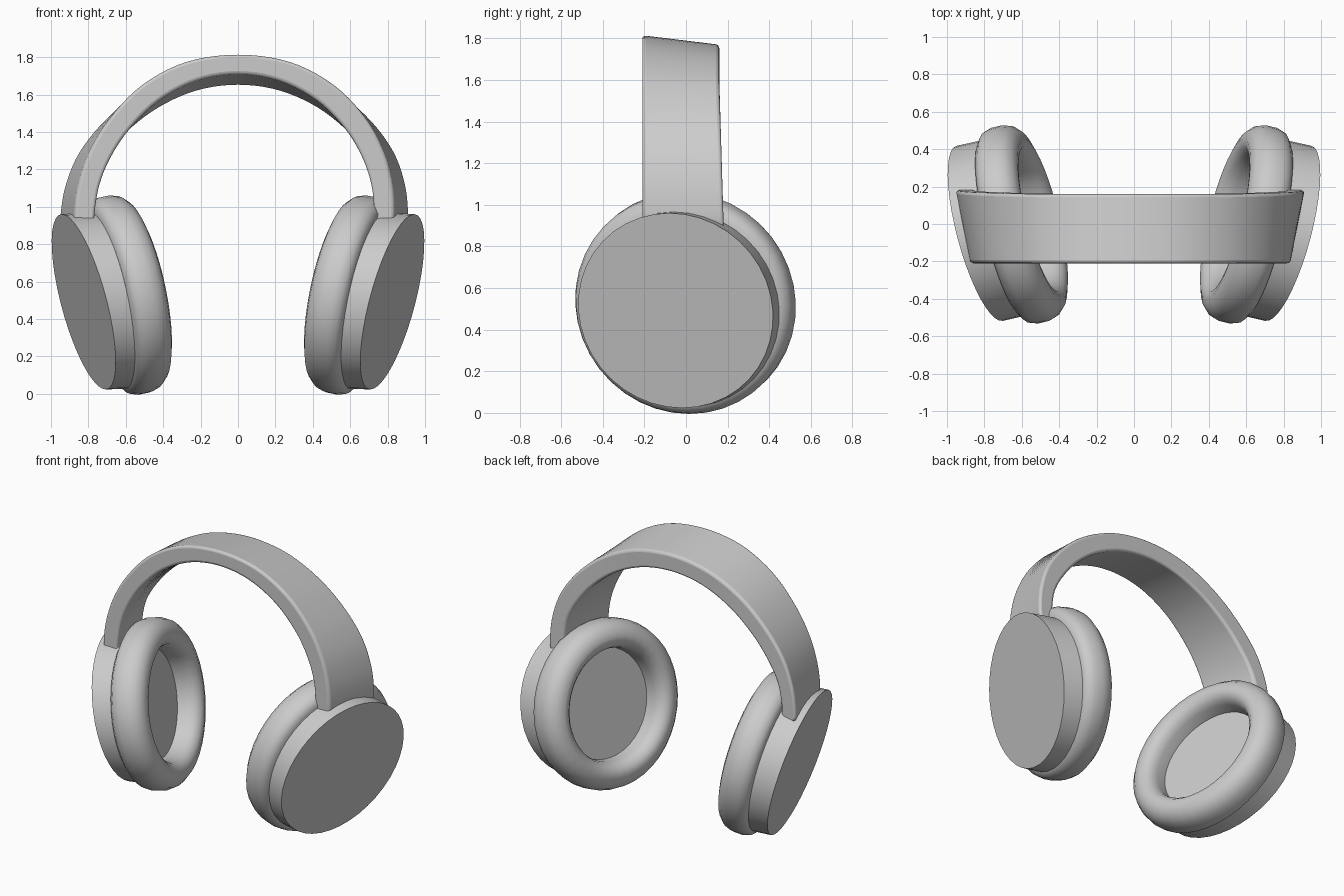
import bpy, math
from mathutils import Vector

if "Cube" in bpy.data.objects:
    bpy.data.objects.remove(bpy.data.objects["Cube"])


def make_object(name, verts, faces):
    mesh = bpy.data.meshes.new(name)
    mesh.from_pydata(verts, [], faces)
    mesh.update()
    ob = bpy.data.objects.new(name, mesh)
    bpy.context.collection.objects.link(ob)
    bpy.ops.object.select_all(action='DESELECT')
    bpy.context.view_layer.objects.active = ob
    ob.select_set(True)
    bpy.ops.object.mode_set(mode='EDIT')
    bpy.ops.mesh.select_all(action='SELECT')
    bpy.ops.mesh.normals_make_consistent(inside=False)
    bpy.ops.object.mode_set(mode='OBJECT')
    return ob


def loft_rings(name, rings, side, n=40):
    """Join tilted circles (centre, normal, radius); caps both ends."""
    verts, faces = [], []
    for centre, normal, r in rings:
        rot = Vector(normal).to_track_quat('Z', 'Y')
        for i in range(n):
            a = 2 * math.pi * i / n
            p = rot @ Vector((r * math.cos(a), r * math.sin(a), 0)) + Vector(centre)
            verts.append((p.x * side, p.y, p.z))
    for k in range(len(rings) - 1):
        for i in range(n):
            j = (i + 1) % n
            faces.append((k * n + i, k * n + j, (k + 1) * n + j, (k + 1) * n + i))
    faces.append(tuple(range(n)))
    faces.append(tuple(range((len(rings) - 1) * n, len(rings) * n)))
    ob = make_object(name, verts, faces)
    bpy.ops.object.shade_smooth_by_angle(angle=math.radians(40))
    return ob


def spline(pts, steps=5):
    """Catmull-Rom curve through 2D points."""
    pts = [Vector(p) for p in pts]
    ext = [2 * pts[0] - pts[1]] + pts + [2 * pts[-1] - pts[-2]]
    out = []
    for i in range(1, len(ext) - 2):
        a, b, c, d = ext[i - 1:i + 3]
        for s in range(steps):
            t = s / steps
            out.append(0.5 * (2 * b + (c - a) * t + (2 * a - 5 * b + 4 * c - d) * t * t
                              + (3 * b - a - 3 * c + d) * t ** 3))
    return out + [pts[-1]]


# Ear cups: flat outer shell and rounded cushion with a recessed plate
shell_rings = [((0.825, -0.05, 0.492), (0.935, -0.25, -0.25), 0.484),
               ((0.67, -0.015, 0.5), (0.95, -0.23, -0.21), 0.483)]
cushion_axis = Vector((0.95, -0.23, -0.2)).normalized()
cushion_centre = Vector((0.60, 0.0, 0.53))
cushion_profile = [(0.49, 0.105), (0.525, 0.08), (0.538, 0.04), (0.538, -0.02),
                   (0.524, -0.065), (0.49, -0.10), (0.44, -0.118), (0.40, -0.11),
                   (0.37, -0.08), (0.357, -0.04), (0.352, 0.03)]
cushion_rings = [(cushion_centre + cushion_axis * h, cushion_axis, r)
                 for r, h in cushion_profile]
for side, label in ((1, "right"), (-1, "left")):
    loft_rings(label + "_cup_shell", shell_rings, side)
    # start the cushion inside the shell so its recess keeps its own plate
    loft_rings(label + "_ear_cushion", cushion_rings, side)

# Headband: four arch edges, running from one end to the crown
front_outer = [(0.82, 0.88), (0.835, 0.97), (0.825, 1.12), (0.78, 1.29),
               (0.685, 1.47), (0.515, 1.65), (0.28, 1.775), (0, 1.815)]
front_inner = [(0.72, 0.88), (0.725, 0.97), (0.71, 1.12), (0.66, 1.27),
               (0.57, 1.42), (0.42, 1.57), (0.22, 1.675), (0, 1.71)]
back_outer = [(0.905, 0.88), (0.912, 0.97), (0.895, 1.12), (0.835, 1.29),
              (0.71, 1.46), (0.525, 1.615), (0.28, 1.73), (0, 1.77)]
back_inner = [(0.80, 0.88), (0.805, 0.97), (0.78, 1.12), (0.705, 1.26),
              (0.59, 1.40), (0.425, 1.53), (0.22, 1.62), (0, 1.65)]


def full_arch(half):
    other = [(-x, z) for x, z in reversed(half[:-1])]
    # the left end sits slightly further out than the right one
    return spline(half + [(x - 0.04 * max(0, 1.5 - z) / 0.55, z) for x, z in other])


rails = [(full_arch(front_outer), -0.21), (full_arch(back_outer), 0.16),
         (full_arch(back_inner), 0.16), (full_arch(front_inner), -0.21)]
verts, faces = [], []
count = len(rails[0][0])
for k in range(count):
    for rail, y in rails:
        p = rail[k]
        flare = 0.03 * max(0, 1.6 - p.y) if y > 0 else 0
        verts.append((p.x, y + flare, p.y))
for k in range(count - 1):
    for i in range(4):
        j = (i + 1) % 4
        faces.append((4 * k + i, 4 * k + j, 4 * k + 4 + j, 4 * k + 4 + i))
faces += [(0, 1, 2, 3), tuple(range(4 * count - 4, 4 * count))]
band = make_object("headband", verts, faces)
bevel = band.modifiers.new("soft_edges", 'BEVEL')
bevel.width = 0.018
bevel.segments = 3
bevel.limit_method = 'ANGLE'
bevel.angle_limit = math.radians(45)
bpy.ops.object.shade_smooth_by_angle(angle=math.radians(40))
